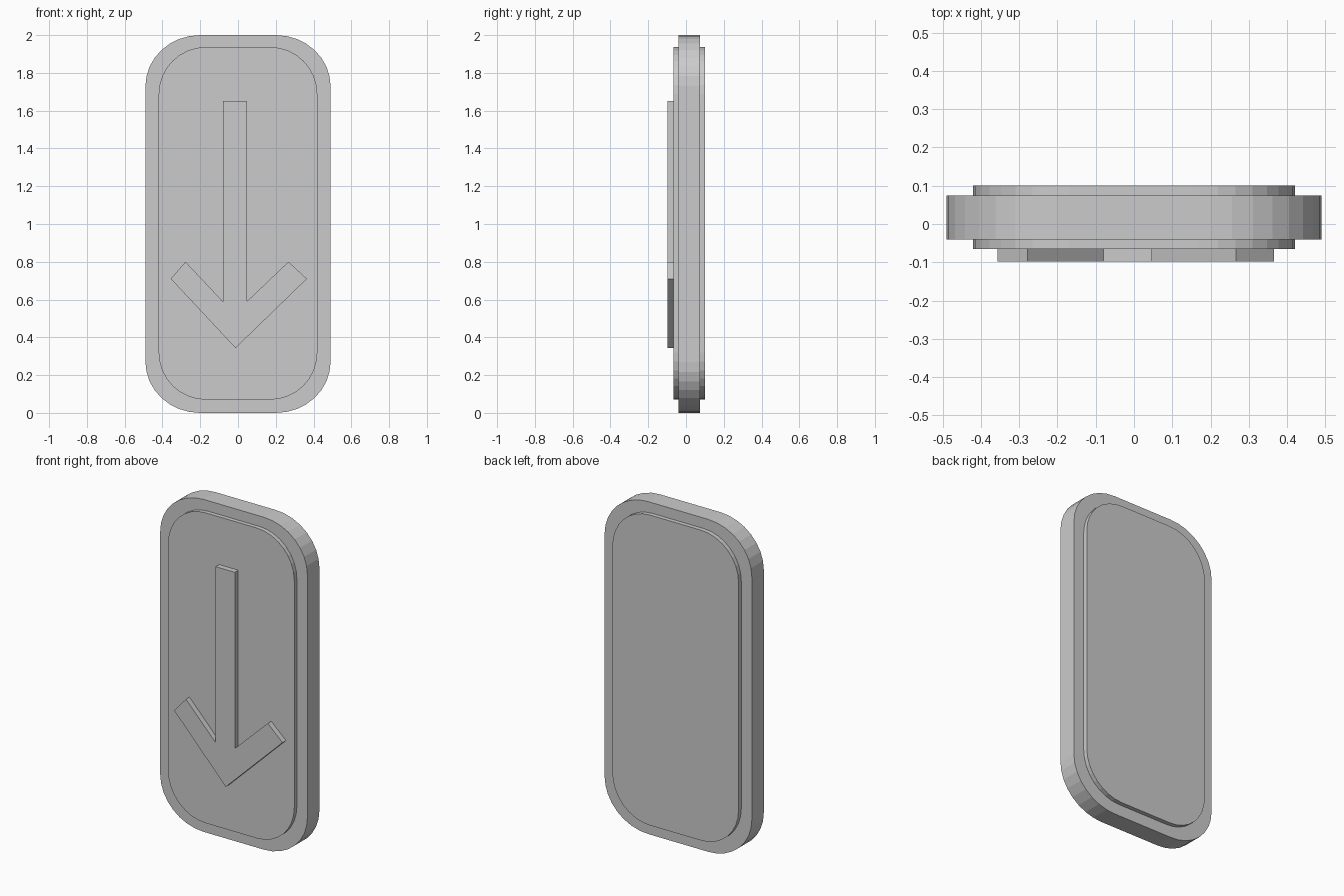
import bpy
import bmesh
from math import cos, sin, pi

if "Cube" in bpy.data.objects:
    bpy.data.objects.remove(bpy.data.objects["Cube"])


def rounded_outline(half_x, z0, z1, rx, rz, steps=8):
    """Rectangle in the xz plane with elliptical faceted corners."""
    corners = [(half_x - rx, z1 - rz, 0), (-half_x + rx, z1 - rz, 1),
               (-half_x + rx, z0 + rz, 2), (half_x - rx, z0 + rz, 3)]
    return [(cx + rx * cos((q + i / steps) * pi / 2),
             cz + rz * sin((q + i / steps) * pi / 2))
            for cx, cz, q in corners for i in range(steps + 1)]


def extrude_outline(name, outline, y0, y1):
    """Solid plate from an xz outline, spanning y0 to y1."""
    bm = bmesh.new()
    face = bm.faces.new([bm.verts.new((x, y0, z)) for x, z in outline])
    moved = bmesh.ops.extrude_face_region(bm, geom=[face], use_keep_orig=True)["geom"]
    verts = [v for v in moved if isinstance(v, bmesh.types.BMVert)]
    bmesh.ops.translate(bm, verts=verts, vec=(0, y1 - y0, 0))
    bmesh.ops.recalc_face_normals(bm, faces=bm.faces)
    mesh = bpy.data.meshes.new(name)
    bm.to_mesh(mesh)
    bm.free()
    obj = bpy.data.objects.new(name, mesh)
    bpy.context.collection.objects.link(obj)
    return obj


# Outer rim and the thicker panel that stands proud of it on both sides
extrude_outline("outer_rim", rounded_outline(0.49, 0.0, 2.0, 0.29, 0.27), -0.04, 0.074)
extrude_outline("inner_panel", rounded_outline(0.42, 0.07, 1.937, 0.25, 0.25), -0.065, 0.1)

# Raised downward arrow on the front
arrow = [(-0.08, 1.65), (0.047, 1.65), (0.047, 0.59), (0.267, 0.80), (0.365, 0.71),
         (-0.013, 0.343), (-0.356, 0.71), (-0.278, 0.80), (-0.08, 0.59)]
extrude_outline("down_arrow", arrow, -0.098, -0.06)
